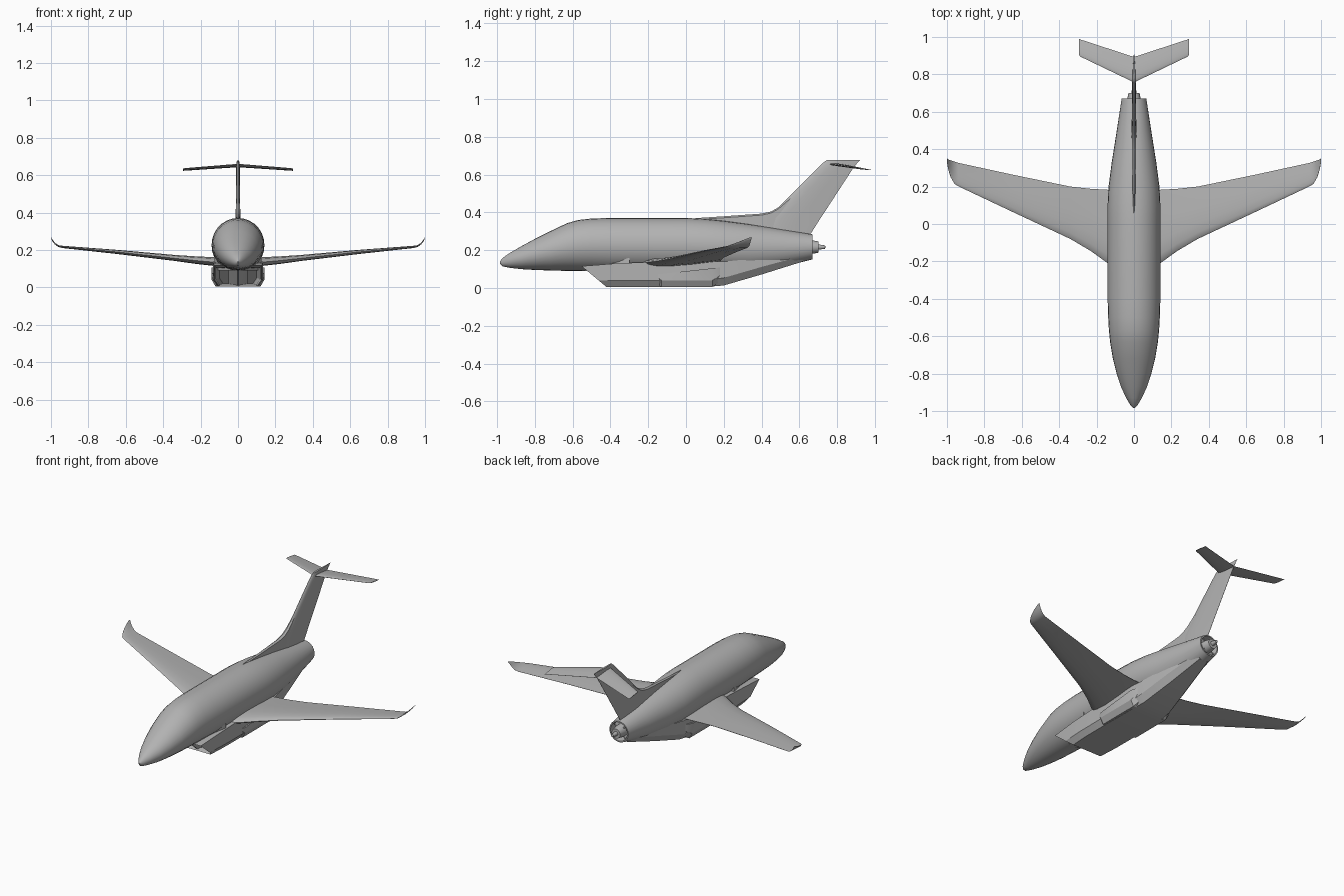
import bpy, bmesh, math

grey = bpy.data.materials.new("airframe_grey")
grey.diffuse_color = (0.45, 0.45, 0.45, 1)


def finish(name, bm, angle=35):
    bmesh.ops.recalc_face_normals(bm, faces=bm.faces)
    me = bpy.data.meshes.new(name)
    bm.to_mesh(me)
    bm.free()
    me.materials.append(grey)
    ob = bpy.data.objects.new(name, me)
    bpy.context.collection.objects.link(ob)
    bpy.ops.object.select_all(action='DESELECT')
    ob.select_set(True)
    bpy.context.view_layer.objects.active = ob
    bpy.ops.object.shade_smooth_by_angle(angle=math.radians(angle))
    return ob


def loft(name, rings, angle=35):
    """Skin a list of equal-length point rings and cap both ends."""
    bm = bmesh.new()
    vs = [[bm.verts.new(p) for p in r] for r in rings]
    n = len(vs[0])
    for a, b in zip(vs, vs[1:]):
        for i in range(n):
            j = (i + 1) % n
            bm.faces.new((a[i], a[j], b[j], b[i]))
    bm.faces.new(vs[0])
    bm.faces.new(vs[-1])
    return finish(name, bm, angle)


def oval(y, w, zb, zt, n=28):
    zc, h = (zb + zt) / 2, (zt - zb) / 2
    return [(w * math.cos(2 * math.pi * i / n), y,
             zc + h * math.sin(2 * math.pi * i / n)) for i in range(n)]


# Fuselage: y, half width, bottom, top; folds inward into the tail pipe
body = [(-.985, .004, .13, .14), (-.97, .018, .115, .16), (-.93, .042, .107, .187),
        (-.87, .07, .1, .222), (-.8, .093, .096, .26), (-.72, .113, .093, .3),
        (-.63, .128, .091, .343), (-.57, .134, .09, .36), (-.5, .138, .089, .368),
        (-.4, .141, .085, .371), (0, .141, .08, .371), (.1, .141, .08, .366),
        (.2, .136, .08, .356), (.33, .119, .084, .339), (.5, .092, .11, .312),
        (.67, .066, .152, .284), (.67, .058, .16, .276), (.58, .05, .168, .268)]
loft("fuselage", [oval(*s) for s in body])

# Engine exhaust core and its centre plug
loft("exhaust_core", [oval(y, r, .217 - r, .217 + r, 16) for y, r in
                      [(.57, .042), (.66, .037), (.7, .03), (.7, .014), (.735, .009), (.738, .002)]])
for k in range(4):
    a = math.pi / 4 + k * math.pi / 2
    dx, dz = math.cos(a), math.sin(a)
    px, pz = -dz * .004, dx * .004
    loft("exhaust_strut", [[(r * dx + s * px, y, .217 + r * dz + s * pz)
                            for r, s in ((.02, -1), (.055, -1), (.055, 1), (.02, 1))]
                           for y in (.6, .66)])


# Belly duct with chamfered lower edges and a raked open intake
def duct(y, w, zb, zt, c, rake=0):
    pts = [(-w, zt), (-w, zb + c), (-w + c * .7, zb), (w - c * .7, zb), (w, zb + c), (w, zt)]
    return [(x, y - rake * (z - zb), z) for x, z in pts]


loft("belly_duct", [duct(-.2, .1, .02, .1, .03, 1.1), duct(-.395, .118, .014, .106, .03, 1.25),
                    duct(-.42, .126, .005, .116, .035, 1.2), duct(-.3, .133, .005, .13, .035, .6),
                    duct(-.15, .134, .005, .14, .035), duct(.1, .132, .005, .14, .035),
                    duct(.2, .122, .014, .14, .04), duct(.4, .09, .072, .16, .04),
                    duct(.62, .05, .141, .2, .03)], 30)

# Intake splitter between the two duct mouths
loft("intake_splitter", [[(x, y, z) for x, y, z in
                          ((-w, y0, .01), (w, y0, .01), (w, y0 - .11, .105), (-w, y0 - .11, .105))]
                         for y0, w in ((-.41, .004), (-.34, .03), (-.22, .05))])

# Diverter joining the intake roof to the fuselage
loft("intake_diverter", [[(-w, y, .09), (w, y, .09), (w, y, .16), (-w, y, .16)]
                         for y, w in ((-.55, .025), (-.44, .09), (-.3, .125))])

# Gear fairings along the belly sides
for s in (-1, 1):
    loft("gear_fairing", [[(s * x, y, z) for x, z in
                           ((.1, zb), (w - .02, zb), (w, zb + .035), (w, zt), (.1, zt))]
                          for y, w, zb, zt in ((-.17, .125, .045, .075), (-.13, .141, .006, .075),
                                               (.14, .141, .006, .105), (.19, .12, .04, .11))], 25)


# Aerofoil section: chord fraction, half thickness fraction
FOIL = [(0, 0), (.03, .4), (.12, .8), (.3, 1), (.6, .72), (1, .05)]


def foil(x, le, te, z, t, pitch=0):
    up = [(f, h) for f, h in FOIL]
    low = [(f, -h) for f, h in reversed(FOIL[1:])]
    return [(x, le + f * (te - le), z + h * t - pitch * (f - .5)) for f, h in up + low]


def mirrored(name, stations):
    for s in (-1, 1):
        loft(name, [[(s * x, y, z) for x, y, z in foil(*st)] for st in stations], 40)


# Wings with a kinked leading edge and upturned tips
mirrored("wing", [(.06, -.25, .18, .137, .025, -.01), (.14, -.21, .183, .141, .023, -.01),
                  (.23, -.145, .188, .148, .02, -.008), (.34, -.08, .2, .159, .016, -.006),
                  (.65, .065, .264, .19, .011, 0), (.94, .202, .327, .216, .006, .004),
                  (.96, .215, .334, .221, .005, 0), (.98, .25, .34, .236, .004, -.006),
                  (.993, .29, .345, .253, .003, -.01), (1, .33, .35, .267, .001, -.004)])

# Tailplane
mirrored("tailplane", [(0, .757, .893, .65, .007, .014), (.285, .894, .986, .63, .004, .012),
                       (.295, .905, .99, .629, .002, .011)])


# Fin with a dorsal fillet running forward along the spine
def fin(z, le, te, t):
    return [(y, x, zz) for x, y, zz in
            [(le + f * (te - le), h * t, z) for f, h in FOIL] +
            [(le + f * (te - le), -h * t, z) for f, h in reversed(FOIL[1:])]]


loft("fin", [fin(.28, .4, .655, .014), fin(.37, .42, .712, .013), fin(.42, .483, .745, .012),
             fin(.54, .602, .823, .011), fin(.635, .697, .885, .01), fin(.66, .722, .905, .009),
             fin(.678, .745, .922, .006)], 40)
loft("dorsal_fillet", [[(-w, y, .3), (w, y, .3), (w, y, zt - .008), (0, y, zt), (-w, y, zt - .008)]
                       for y, w, zt in ((.05, .003, .37), (.2, .008, .38), (.4, .011, .394),
                                        (.45, .012, .405), (.49, .011, .428), (.55, .008, .48))], 30)
